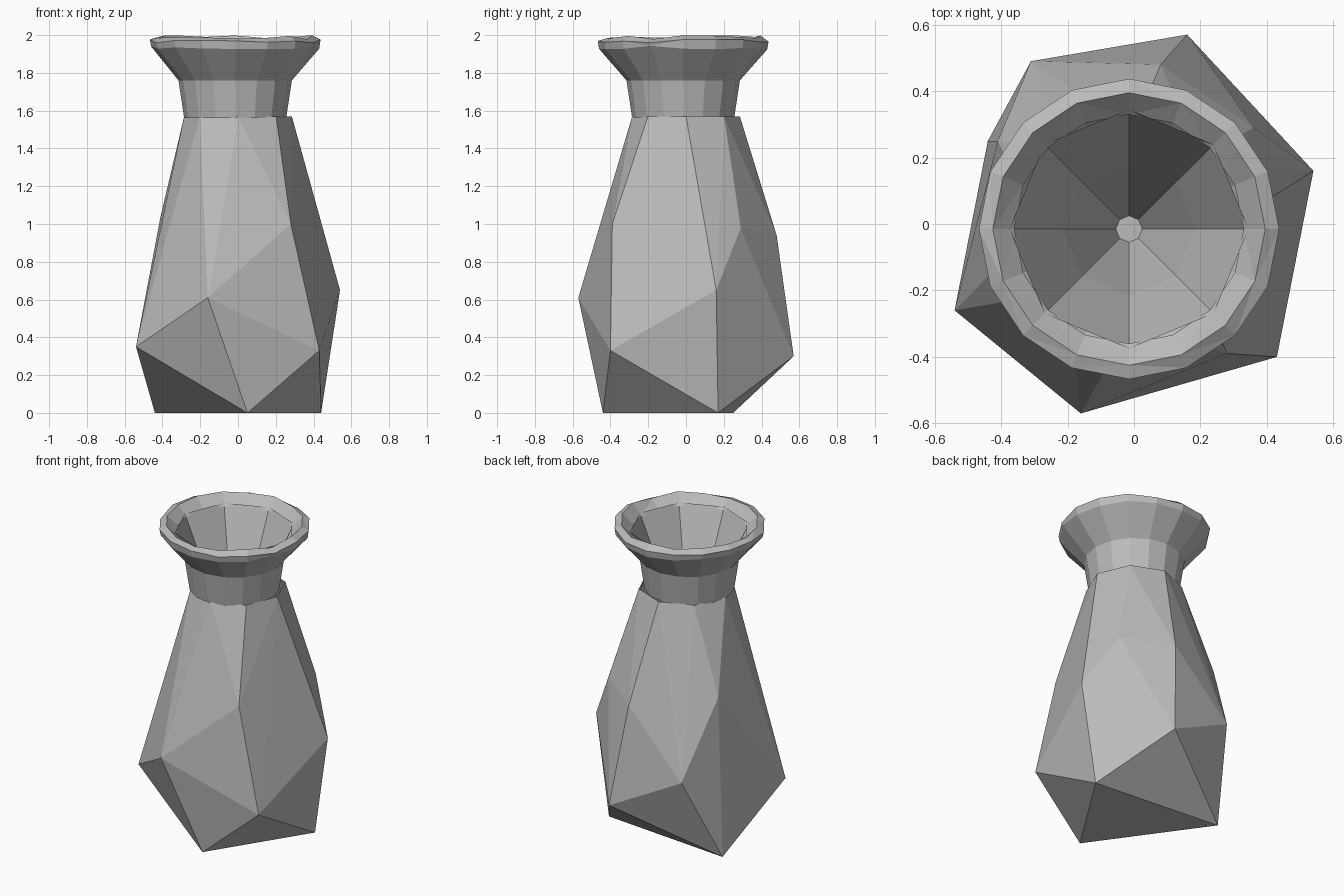
import bpy, bmesh, math, random

random.seed(4)
cube = bpy.data.objects.get("Cube")
if cube:
    bpy.data.objects.remove(cube)

stone = bpy.data.materials.new("grey_stone")
stone.use_nodes = True
GREY = (0.5, 0.5, 0.5, 1)
stone.diffuse_color = GREY
stone.node_tree.nodes["Principled BSDF"].inputs["Base Color"].default_value = GREY


def finish(bm, name):
    bmesh.ops.recalc_face_normals(bm, faces=bm.faces)
    mesh = bpy.data.meshes.new(name)
    bm.to_mesh(mesh)
    bm.free()
    mesh.materials.append(stone)
    obj = bpy.data.objects.new(name, mesh)
    bpy.context.collection.objects.link(obj)
    return obj


def ring(radius, z, sides, turn=0.0, centre=(0, 0)):
    step = math.tau / sides
    return [(centre[0] + radius * math.cos(i * step + turn),
             centre[1] + radius * math.sin(i * step + turn), z) for i in range(sides)]


def loft(bm, rings):
    """Join rings of equal size with quads; return the vertex rows."""
    rows = [[bm.verts.new(p) for p in r] for r in rings]
    for low, high in zip(rows, rows[1:]):
        for i in range(len(low)):
            j = (i + 1) % len(low)
            bm.faces.new((low[i], low[j], high[j], high[i]))
    return rows


# Faceted body: triangular foot, staggered belly corners, shoulder corners, octagonal top
foot = [(0.05, -0.44, 0), (0.44, 0.17, 0), (-0.44, 0.25, 0)]
belly = [(-0.16, -0.57, 0.61), (0.43, -0.40, 0.33), (0.54, 0.16, 0.65),
         (0.16, 0.57, 0.30), (-0.31, 0.49, 0.54), (-0.54, -0.26, 0.35)]
shoulder = [(0.28, -0.39, 1.0), (0.36, 0.29, 0.98), (0.08, 0.48, 0.94), (-0.41, 0.25, 1.04)]
bm = bmesh.new()
for p in foot + belly + shoulder + ring(0.285, 1.57, 8):
    bm.verts.new(p)
hull = bmesh.ops.convex_hull(bm, input=bm.verts)
bmesh.ops.delete(bm, geom=[v for v in bm.verts if not v.link_faces], context='VERTS')
# Open the top so the funnel can pass through
tops = [f for f in bm.faces if all(v.co.z > 1.56 for v in f.verts)]
bmesh.ops.delete(bm, geom=tops, context='FACES')
finish(bm, "body")

# Neck, flare and lip, with a slightly uneven hand-cut lip
CENTRE = (-0.015, -0.015)
SIDES = 16
profile = [(0.27, 1.56), (0.30, 1.76), (0.445, 1.935), (0.452, 1.97), (0.41, 1.99), (0.345, 1.93)]
bm = bmesh.new()
rows = loft(bm, [ring(r, z, SIDES, 0, CENTRE) for r, z in profile])
for row in rows[2:5]:
    for v in row:
        v.co.z += random.uniform(-0.012, 0.01)
bmesh.ops.triangulate(bm, faces=[f for f in bm.faces if f.calc_center_median().z > 1.93])
finish(bm, "neck_and_lip")

# Coarse eight-sided funnel inside the mouth
bm = bmesh.new()
rows = loft(bm, [ring(0.36, 1.945, 8, 0, CENTRE), ring(0.20, 1.58, 8, 0, CENTRE),
                 ring(0.04, 1.15, 8, 0, CENTRE)])
bm.faces.new(rows[-1])
funnel = finish(bm, "inner_funnel")
funnel.data.flip_normals()
